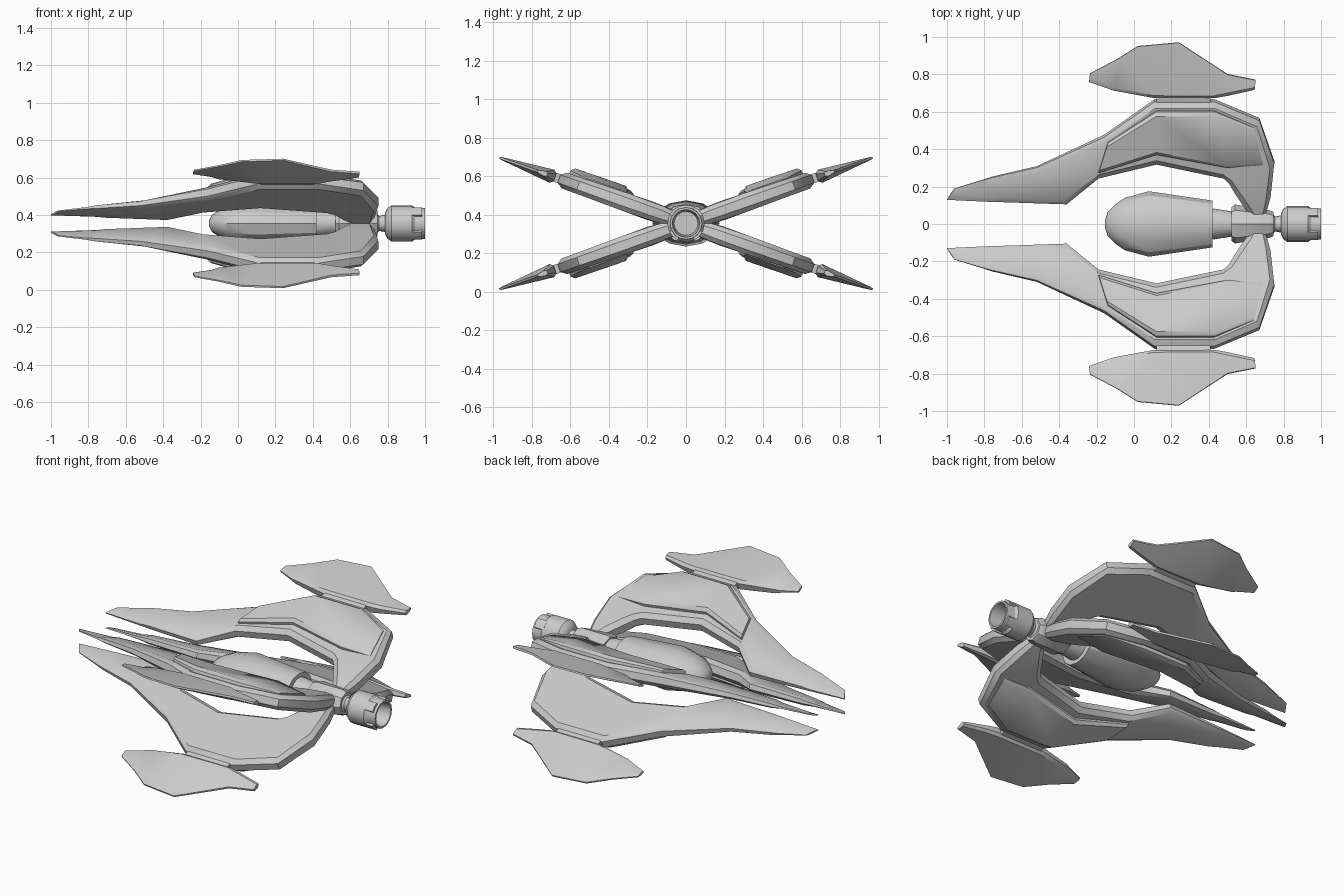
import bpy, bmesh, math

if "Cube" in bpy.data.objects:
    bpy.data.objects.remove(bpy.data.objects["Cube"])

ZC = 0.355                      # height of the ship's long axis
ANG = math.radians(19.4)        # tilt of each wing
CA, SA = math.cos(ANG), math.sin(ANG)


def finish(name, rings, close_start=True, close_end=True):
    """Skin a list of equal-length vertex rings into an object."""
    bm = bmesh.new()
    vr = [[bm.verts.new(p) for p in r] for r in rings]
    n = len(vr[0])
    for a, b in zip(vr, vr[1:]):
        for i in range(n):
            bm.faces.new((a[i], a[(i + 1) % n], b[(i + 1) % n], b[i]))
    if close_start:
        bm.faces.new(vr[0])
    if close_end:
        bm.faces.new(vr[-1])
    bmesh.ops.recalc_face_normals(bm, faces=bm.faces)
    me = bpy.data.meshes.new(name)
    bm.to_mesh(me)
    bm.free()
    ob = bpy.data.objects.new(name, me)
    bpy.context.collection.objects.link(ob)
    bpy.ops.object.select_all(action='DESELECT')
    ob.select_set(True)
    bpy.context.view_layer.objects.active = ob
    bpy.ops.object.shade_smooth_by_angle(angle=math.radians(32))
    return ob


def lathe(name, profile, seg=16):
    """Profile of (x, half width, half height) around the long axis."""
    rings = []
    for x, ry, rz in profile:
        rings.append([(x, ry * math.cos(2 * math.pi * k / seg),
                       ZC + rz * math.sin(2 * math.pi * k / seg)) for k in range(seg)])
    return finish(name, rings)


def plate(name, stations, sy, sz, bevel=0.03, edge=0.5, lift=0.0):
    """Bevelled plate in the tilted wing plane.
    Station: inner x, inner y, outer x, outer y, inner and outer half thickness."""
    rings = []
    for xi, yi, xo, yo, ti, to in stations:
        yi, yo = yi / CA, yo / CA
        length = math.hypot(xo - xi, yo - yi)
        f = min(bevel / length, 0.3)
        sec = [(0, -ti * edge), (f, -ti), (1 - f, -to), (1, -to * edge),
               (1, to * edge), (1 - f, to), (f, ti), (0, ti * edge)]
        ring = []
        for s, w in sec:
            x, v, w = xi + (xo - xi) * s, yi + (yo - yi) * s, w + lift
            ring.append((x, sy * (v * CA - w * SA), ZC + sz * (v * SA + w * CA)))
        rings.append(ring)
    return finish(name, rings)


WING = [(-1.0, .13, -.96, .19, .005, .005),
        (-.76, .12, -.81, .235, .014, .010),
        (-.70, .12, -.76, .25, .022, .018),
        (-.36, .11, -.52, .305, .030, .025),
        (-.19, .25, -.16, .47, .042, .040),
        (.12, .325, .11, .66, .045, .043),
        (.48, .25, .43, .66, .045, .043),
        (.51, .22, .67, .56, .046, .044),
        (.54, .17, .75, .33, .050, .048),
        (.60, .08, .73, .15, .045, .045),
        (.64, .02, .70, .04, .035, .035)]
PANEL = [(-.19, .29, -.14, .45, .022, .020),
         (.12, .39, .12, .62, .037, .035),
         (.50, .32, .43, .62, .037, .035),
         (.69, .33, .64, .53, .008, .008)]
HINGE = [(.12, .62, .12, .70, .024, .024), (.41, .62, .41, .70, .024, .024)]
FIN = [(-.24, .76, -.235, .805, .008, .006),
       (-.14, .727, -.10, .875, .014, .007),
       (-.11, .718, -.06, .90, .024, .008),
       (.11, .68, .02, .95, .036, .008),
       (.43, .68, .24, .97, .036, .008),
       (.50, .69, .50, .80, .026, .010),
       (.645, .72, .65, .77, .014, .010)]

# four wings in an X, each with raised panel, hinge and outer fin
for sy, side in ((1, "left"), (-1, "right")):
    for sz, level in ((1, "upper"), (-1, "lower")):
        tag = f"_{level}_{side}"
        plate("wing" + tag, WING, sy, sz)
        plate("wing_panel" + tag, PANEL, sy, sz, bevel=.02, lift=.043)
        plate("fin_hinge" + tag, HINGE, sy, sz, bevel=.008, edge=.9)
        plate("fin" + tag, FIN, sy, sz, bevel=.02, edge=.6)

# rounded cockpit pod
lathe("cockpit_pod", [(-.155, .02, .015), (-.14, .065, .045), (-.10, .105, .072),
                      (-.05, .14, .096), (.08, .175, .12), (.42, .125, .10)], 12)

# neck and hub where the wings meet
lathe("neck", [(.41, .08, .075), (.43, .082, .075), (.53, .066, .062), (.55, .066, .062)])
lathe("hub", [(.52, .09, .075), (.54, .104, .08), (.72, .075, .08), (.745, .065, .07)], 8)

# engine with hollow nozzle
lathe("engine_joint", [(.73, .065, .065), (.755, .04, .04), (.78, .045, .045), (.82, .06, .06)])
lathe("engine_nozzle", [(.785, .055, .055), (.80, .082, .082), (.82, .097, .097),
                        (.93, .097, .097), (.945, .086, .086), (1.0, .083, .083),
                        (1.0, .072, .072), (.90, .062, .062)])

# raised clamps around the nozzle
for k in range(4):
    a = math.pi / 4 + k * math.pi / 2
    ring = []
    for x in (.92, .985):
        ring.append([(x, r * math.cos(a + d), ZC + r * math.sin(a + d))
                     for r, d in ((.08, -.35), (.096, -.3), (.098, 0), (.096, .3), (.08, .35))])
    finish(f"nozzle_clamp_{k + 1}", ring)
